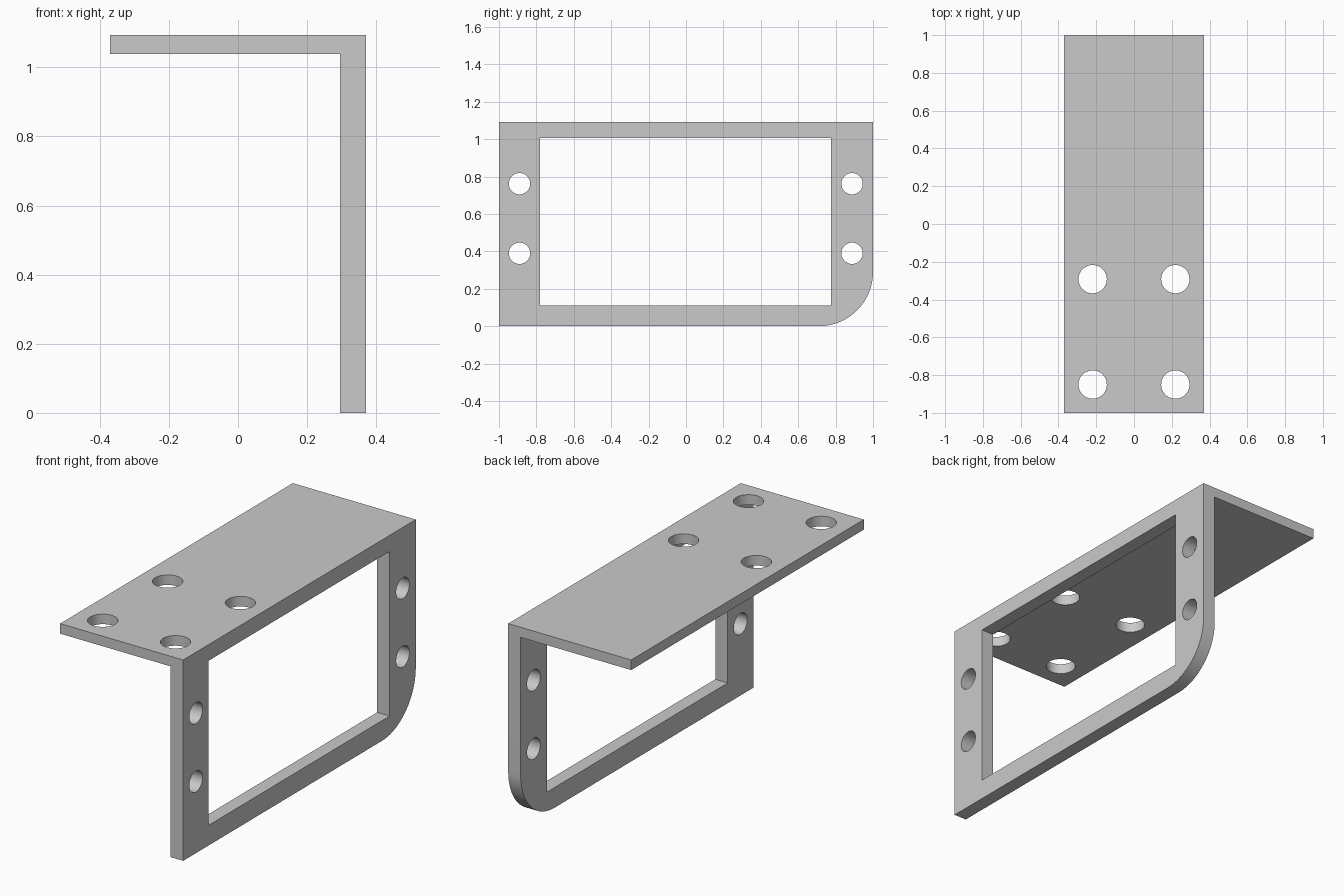
import bpy, bmesh, math
from mathutils import Vector

cube = bpy.data.objects.get("Cube")
if cube:
    bpy.data.objects.remove(cube, do_unlink=True)

HALF_W, HALF_L, HEIGHT = 0.37, 1.0, 1.093
WALL_IN, SHELF_UNDER = 0.295, 1.038
CORNER = 0.29

# Plain grey metal
grey = bpy.data.materials.new("grey metal")
grey.use_nodes = True
color = (0.59, 0.59, 0.59, 1)
grey.diffuse_color = color
grey.node_tree.nodes["Principled BSDF"].inputs["Base Color"].default_value = color


def arc(u, v, radius, start, end, steps):
    angles = [math.radians(start + (end - start) * i / steps) for i in range(steps + 1)]
    return [(u + radius * math.cos(a), v + radius * math.sin(a)) for a in angles]


def circle(u, v, radius):
    return arc(u, v, radius, 0, 360, 48)[:-1]


def add_panel(bm, outline, mitre, holes, place, sides, normal):
    """Flat plate with holes; the closing edge of its outline is left open as a mitre."""
    skins = []
    for side, edge in zip(sides, mitre):
        rings = [[bm.verts.new(place(u, v, side)) for u, v in loop]
                 for loop in [outline(edge)] + holes]
        edges = [bm.edges.new((ring[i - 1], ring[i])) for ring in rings for i in range(len(ring))]
        bmesh.ops.triangle_fill(bm, edges=edges, use_beauty=True, normal=normal)
        skins.append(rings)
    # Thickness along the outline and inside every hole
    for k, (a, b) in enumerate(zip(*skins)):
        for i in range(1 if k == 0 else 0, len(a)):
            bm.faces.new((a[i - 1], a[i], b[i], b[i - 1]))


def wall_outline(top):
    return ([(-HALF_L, top), (-HALF_L, 0)]
            + arc(HALF_L - CORNER, CORNER, CORNER, -90, 0, 20) + [(HALF_L, top)])


def shelf_outline(edge):
    return [(-HALF_L, edge), (-HALF_L, -HALF_W), (HALF_L, -HALF_W), (HALF_L, edge)]


bm = bmesh.new()

# Upright wall with a window and four bolt holes
window = [(-0.78, 0.11), (0.775, 0.11), (0.775, 1.005), (-0.78, 1.005)]
wall_bolts = [circle(y, z, 0.057) for y in (-0.89, 0.888) for z in (0.39, 0.762)]
add_panel(bm, wall_outline, (HEIGHT, SHELF_UNDER), [window] + wall_bolts,
          lambda u, v, x: Vector((x, u, v)), (HALF_W, WALL_IN), Vector((1, 0, 0)))

# Top shelf with four bolt holes near the front
shelf_bolts = [circle(y, x, 0.075) for y in (-0.85, -0.292) for x in (-0.219, 0.219)]
add_panel(bm, shelf_outline, (HALF_W, WALL_IN), shelf_bolts,
          lambda u, v, z: Vector((v, u, z)), (HEIGHT, SHELF_UNDER), Vector((0, 0, 1)))

# Weld both plates along the mitre
bmesh.ops.remove_doubles(bm, verts=bm.verts, dist=0.0005)
bmesh.ops.recalc_face_normals(bm, faces=bm.faces)
mesh = bpy.data.meshes.new("angle_bracket")
bm.to_mesh(mesh)
bm.free()
mesh.materials.append(grey)
bracket = bpy.data.objects.new("angle_bracket", mesh)
bpy.context.collection.objects.link(bracket)

bpy.ops.object.select_all(action='DESELECT')
bpy.context.view_layer.objects.active = bracket
bracket.select_set(True)
bpy.ops.object.shade_smooth_by_angle(angle=math.radians(30))
